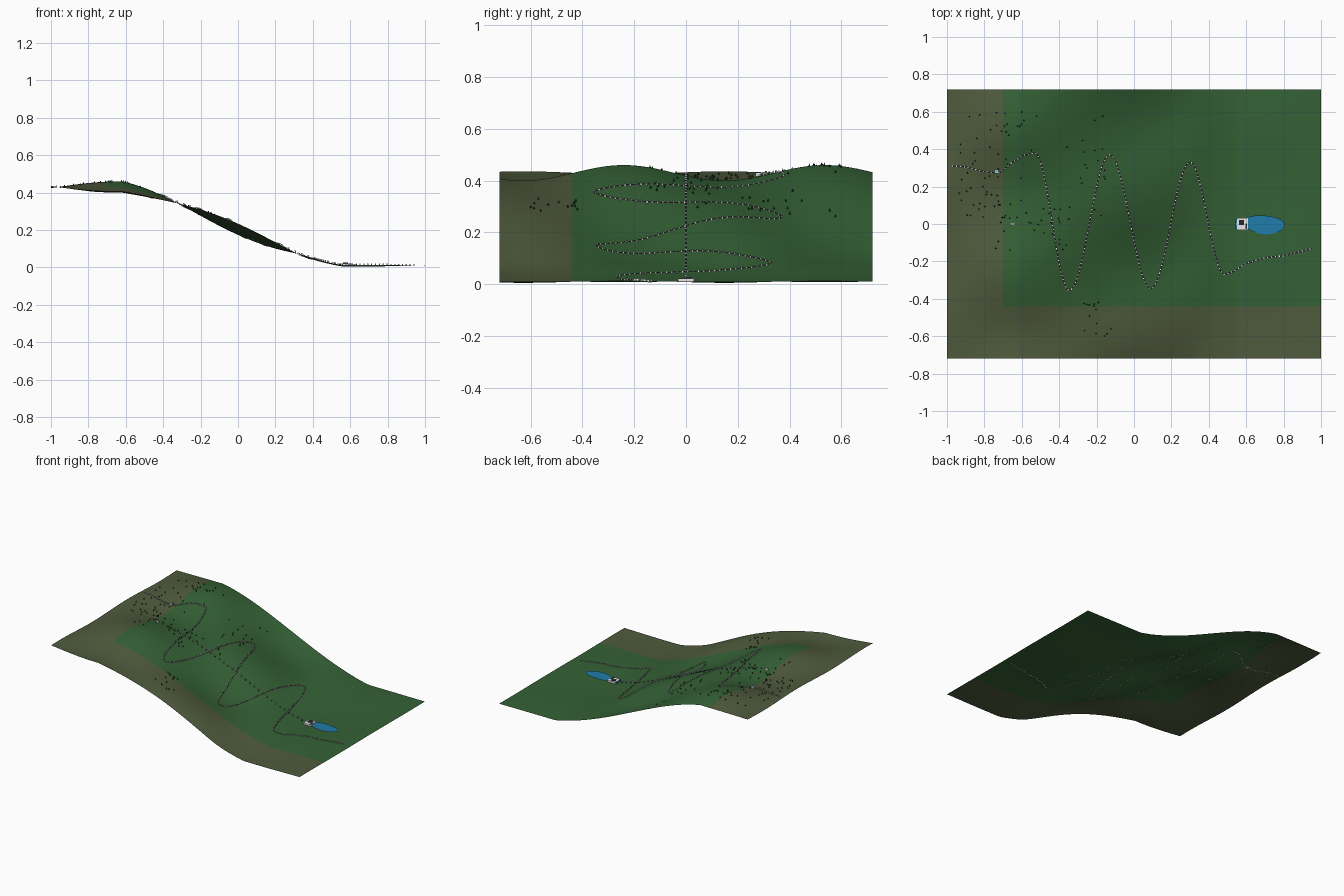
import bpy, bmesh, math, random
from mathutils import Vector

random.seed(4)
if "Cube" in bpy.data.objects:
    bpy.data.objects.remove(bpy.data.objects["Cube"], do_unlink=True)


def material(name, r, g, b):
    m = bpy.data.materials.new(name)
    m.use_nodes = True
    m.diffuse_color = (r, g, b, 1)
    m.node_tree.nodes["Principled BSDF"].inputs["Base Color"].default_value = (r, g, b, 1)
    return m


GRASS = material("grass green", .035, .12, .036)
EARTH = material("earth brown", .078, .103, .046)
WATER = material("water blue", .015, .2, .4)
WHITE = material("white", .8, .8, .8)
ASPHALT = material("dark asphalt", .02, .02, .022)
TREE = material("dark tree green", .008, .03, .01)
GLASS = material("pale blue", .25, .55, .7)


def ease(t):
    t = max(0, min(1, t))
    return t * t * (3 - 2 * t)


def ground(x, y):
    """Hillside: plateau, slope and valley floor, with rolling bumps."""
    t = max(0, min(1, (x + .62) / 1.17))
    base = .43 - .42 * (.5 * t + .5 * ease(t))
    fade = 1 - .85 * ease((x - .2) / .3)
    return base - .03 * fade * math.cos(4.9 * x) * math.cos(8.1 * (y + .24))


def finish(name, bm, *mats, smooth=False):
    mesh = bpy.data.meshes.new(name)
    bm.to_mesh(mesh)
    bm.free()
    for m in mats:
        mesh.materials.append(m)
    for p in mesh.polygons:
        p.use_smooth = smooth
    ob = bpy.data.objects.new(name, mesh)
    bpy.context.collection.objects.link(ob)
    return ob


def add_box(bm, centre, size, mat=0):
    verts = bmesh.ops.create_cube(bm, size=1)["verts"]
    for v in verts:
        v.co = Vector(a * s + c for a, s, c in zip(v.co, size, centre))
    for f in {f for v in verts for f in v.link_faces}:
        f.material_index = mat


# Terrain sheet, with brown borders on two sides
bm = bmesh.new()
bmesh.ops.create_grid(bm, x_segments=100, y_segments=72, size=1)
for v in bm.verts:
    v.co.y *= .72
    v.co.z = ground(v.co.x, v.co.y)
for f in bm.faces:
    c = f.calc_center_median()
    f.material_index = int(c.x < -.7 or c.y < -.44)
finish("terrain", bm, GRASS, EARTH, smooth=True)

# Lake with a gently irregular shore
bm = bmesh.new()
rim = []
for i in range(40):
    a = math.tau * i / 40
    r = 1 + .08 * math.sin(2 * a + 2.6) + .04 * math.sin(3 * a)
    x, y = .695 + .105 * r * math.cos(a), -.003 + .052 * r * math.sin(a)
    rim.append(bm.verts.new((x, y, .018)))
bm.faces.new(rim)
finish("lake", bm, WATER)

# Winding road: a swinging curve down the slope with level ends
turns = [(-.53, .38), (-.345, -.355), (-.13, .37), (.09, -.345), (.3, .33), (.485, -.27)]
upper = [(-.97, .31), (-.9, .305), (-.8, .28), (-.72, .272), (-.65, .33), (-.59, .367)]
lower = [(.53, -.255), (.6, -.21), (.7, -.18), (.8, -.17), (.96, -.13)]
path = list(upper)
for (x0, y0), (x1, y1) in zip(turns, turns[1:]):
    for i in range(24):
        t = i / 24
        path.append((x0 + (x1 - x0) * t, y0 + (y1 - y0) * (1 - math.cos(math.pi * t)) / 2))
path += [turns[-1]] + lower


def resample(points, step):
    out, left = [], 0
    for a, b in zip(points, points[1:]):
        a, b = Vector(a), Vector(b)
        length = (b - a).length
        while left < length:
            out.append((a.lerp(b, left / length), (b - a).normalized()))
            left += step
        left -= length
    return out


bm = bmesh.new()
previous = None
for p, d in resample(path, .012):
    side = Vector((-d.y, d.x)) * .004
    row = [bm.verts.new((q.x, q.y, ground(q.x, q.y) + .003)) for q in (p - side, p + side)]
    if previous:
        bm.faces.new((previous[0], row[0], row[1], previous[1]))
    previous = row
finish("road", bm, ASPHALT)

# White marker posts along the road
bm = bmesh.new()
for p, d in resample(path, .021):
    add_box(bm, (p.x, p.y, ground(p.x, p.y) + .002), (.006, .006, .011))
finish("road_markers", bm, WHITE)

# Lift line up the middle of the slope
bm = bmesh.new()
for i in range(35):
    x = -.64 + i * .035
    z = ground(x, 0)
    add_box(bm, (x, 0, z + .006), (.003, .003, .012), 1)
    add_box(bm, (x, 0, z + .011), (.009, .007, .005))
finish("lift_pylons", bm, WHITE, ASPHALT)
bm = bmesh.new()
add_box(bm, (-.65, 0, ground(-.65, 0) + .007), (.025, .009, .014))
finish("lift_top_station", bm, WHITE)

# Valley station beside the lake
bm = bmesh.new()
add_box(bm, (.58, 0, .016), (.06, .062, .012))
add_box(bm, (.575, .008, .023), (.025, .026, .006), 1)
add_box(bm, (.6, -.012, .023), (.008, .03, .004), 1)
add_box(bm, (.55, 0, .014), (.012, .055, .01), 2)
finish("valley_station", bm, WHITE, ASPHALT, WATER)

# Small hut on the plateau
bm = bmesh.new()
z = ground(-.735, .28)
add_box(bm, (-.735, .28, z + .006), (.022, .018, .012))
add_box(bm, (-.735, .28, z + .013), (.014, .022, .004), 1)
finish("plateau_hut", bm, WHITE, GLASS)

# Scattered trees in clumps: centre, spread, count
bm = bmesh.new()
for cx, cy, sx, sy, count in ((-.8, .3, .14, .32, 45), (-.45, .3, .3, .3, 40),
                              (-.55, 0, .2, .14, 25), (-.2, -.5, .1, .1, 14)):
    for _ in range(count):
        x, y = cx + random.uniform(-sx, sx), cy + random.uniform(-sy, sy)
        cone = bmesh.ops.create_cone(bm, segments=6, radius1=.004, radius2=0, depth=.011,
                                     cap_ends=True)["verts"]
        bmesh.ops.translate(bm, verts=cone, vec=(x, y, ground(x, y) + .005))
finish("trees", bm, TREE)
